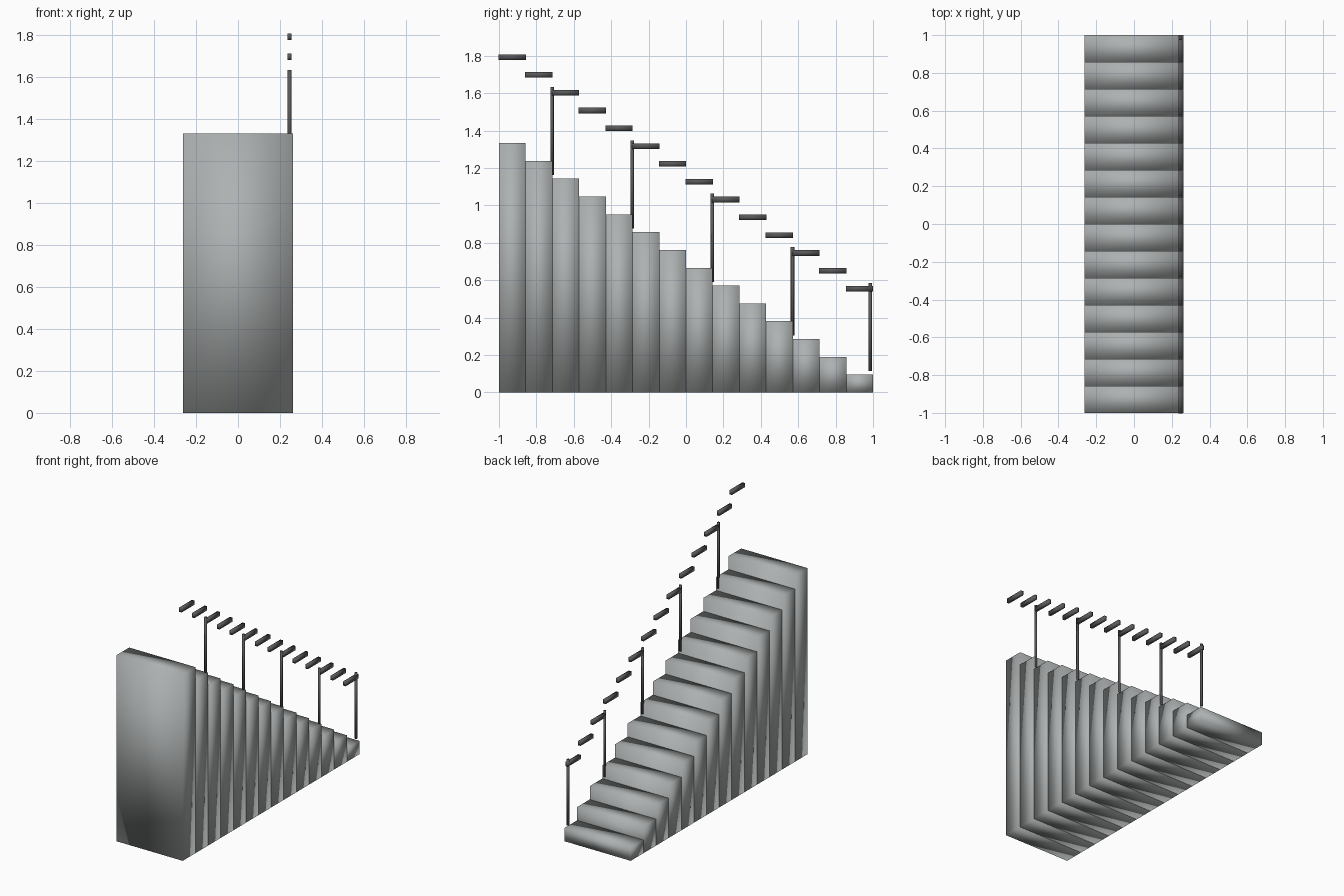
import bpy
import math

cube = bpy.data.objects.get("Cube")
if cube:
    bpy.data.objects.remove(cube, do_unlink=True)

STEPS = 14
DEPTH = 2 / STEPS
RISE = 1.333 / STEPS
WIDTH = 0.525
RAIL_X = 0.2455


def make_material(name, rgb):
    mat = bpy.data.materials.new(name)
    mat.use_nodes = True
    mat.diffuse_color = (*rgb, 1)
    mat.node_tree.nodes["Principled BSDF"].inputs["Base Color"].default_value = (*rgb, 1)
    return mat


concrete = make_material("concrete grey", (0.42, 0.44, 0.44))
metal = make_material("dark metal", (0.1, 0.1, 0.105))


def finish(name, mat):
    obj = bpy.context.object
    obj.name = name
    obj.data.materials.append(mat)
    bpy.ops.object.transform_apply(location=False, rotation=True, scale=True)
    bpy.ops.object.shade_smooth()


def box(name, size, center, mat):
    bpy.ops.mesh.primitive_cube_add(size=1, location=center)
    bpy.context.object.scale = size
    finish(name, mat)


# Solid steps, each reaching the floor, with a handrail piece above each
for i in range(STEPS):
    y = 1 - DEPTH * (i + 0.5)
    top = RISE * (i + 1)
    box(f"step_{i + 1}", (WIDTH, DEPTH, top), (0, y, top / 2), concrete)
    box(f"handrail_{i + 1}", (0.02, 0.146, 0.03), (RAIL_X, y - 0.001, top + 0.46), metal)

# Round posts at the front edge of every third step
for i in range(0, STEPS, 3):
    y = 0.985 if i == 0 else 1 - DEPTH * i - 0.002
    base = RISE * max(i, 1) + 0.019
    bpy.ops.mesh.primitive_cylinder_add(vertices=8, radius=0.0095, depth=0.472,
                                        location=(RAIL_X, y, base + 0.236))
    finish(f"rail_post_{i // 3 + 1}", metal)
